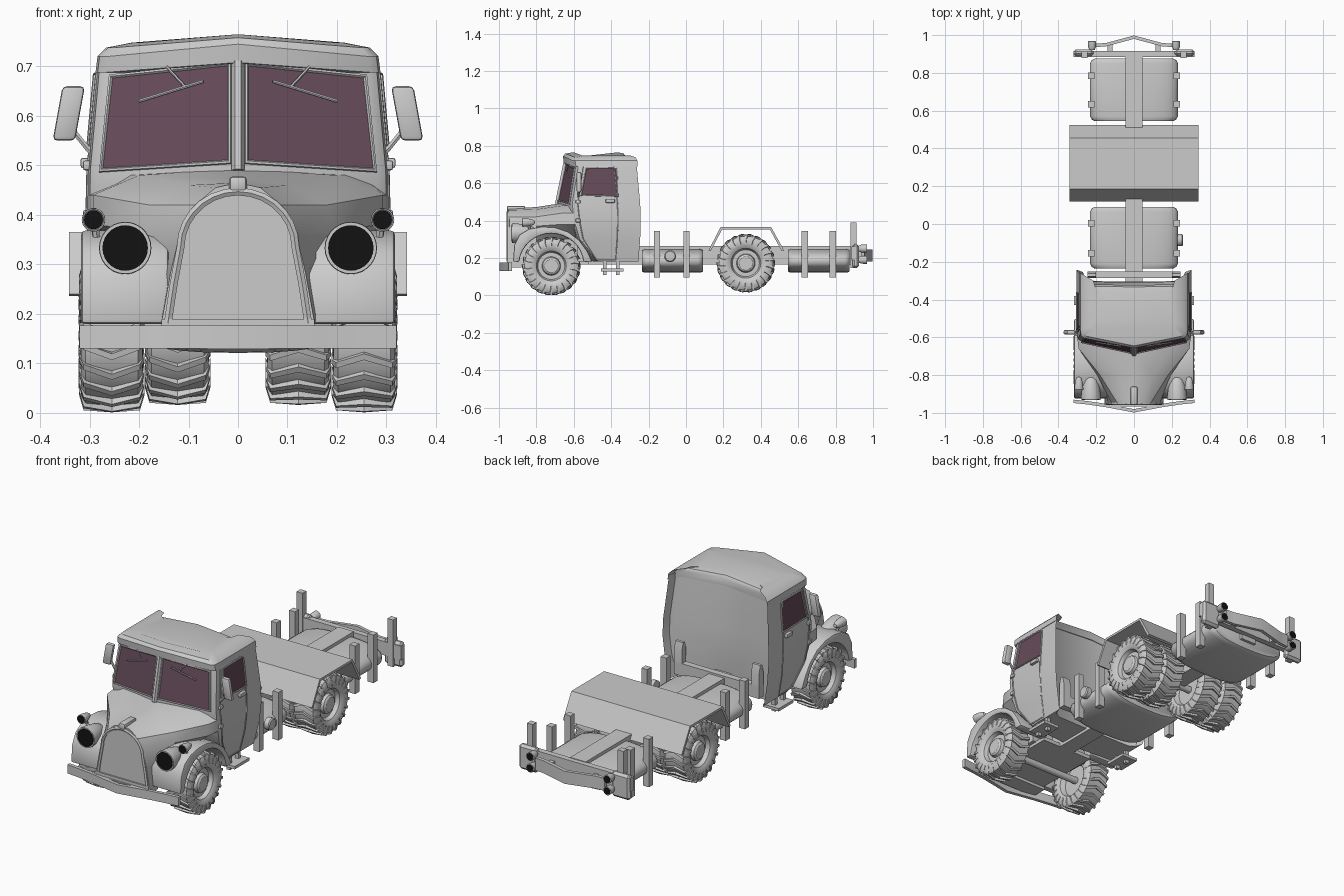
import bpy, bmesh, math
from mathutils import Matrix

if "Cube" in bpy.data.objects:
    bpy.data.objects.remove(bpy.data.objects["Cube"])


def material(name, rgb):
    m = bpy.data.materials.new(name)
    m.diffuse_color = (*rgb, 1)
    m.use_nodes = True
    m.node_tree.nodes["Principled BSDF"].inputs["Base Color"].default_value = m.diffuse_color
    return m


GLASS = material("tinted_glass", (0.13, 0.07, 0.10))
BLACK = material("lamp_black", (0.006, 0.006, 0.006))


def build(name, verts, faces, mat=None, mirror=False, bevel=0, segs=2):
    me = bpy.data.meshes.new(name)
    me.from_pydata([tuple(v) for v in verts], [], faces)
    bm = bmesh.new()
    bm.from_mesh(me)
    bmesh.ops.remove_doubles(bm, verts=bm.verts, dist=1e-5)
    bmesh.ops.recalc_face_normals(bm, faces=bm.faces)
    if bevel:
        sharp = [e for e in bm.edges if len(e.link_faces) == 2 and e.calc_face_angle() > 0.7]
        bmesh.ops.bevel(bm, geom=sharp, offset=bevel, segments=segs, profile=0.5, affect='EDGES')
    bm.to_mesh(me)
    bm.free()
    ob = bpy.data.objects.new(name, me)
    bpy.context.collection.objects.link(ob)
    if mat:
        me.materials.append(mat)
    if mirror:
        ob.modifiers.new("mirror", 'MIRROR')
    return ob


def loft(name, rings, **kw):
    n, faces = len(rings[0]), []
    for r in range(len(rings) - 1):
        for i in range(n):
            j = (i + 1) % n
            faces.append((r * n + i, r * n + j, (r + 1) * n + j, (r + 1) * n + i))
    faces += [tuple(range(n)), tuple(range((len(rings) - 1) * n, len(rings) * n))]
    return build(name, [p for r in rings for p in r], faces, **kw)


def prism(name, pts, axis, a, b, **kw):
    put = {'x': lambda p, t: (t, p[0], p[1]), 'z': lambda p, t: (p[0], p[1], t)}[axis]
    return loft(name, [[put(p, t) for p in pts] for t in (a, b)], **kw)


def box(name, x0, x1, y0, y1, z0, z1, **kw):
    return prism(name, [(x0, y0), (x1, y0), (x1, y1), (x0, y1)], 'z', z0, z1, **kw)


def lathe(name, prof, axis, c, n=28, **kw):
    rings = []
    for t, r in prof:
        ring = []
        for k in range(n):
            u, v = (max(r, 1e-4) * f(2 * math.pi * k / n) for f in (math.cos, math.sin))
            ring.append((c[0] + t, c[1] + u, c[2] + v) if axis == 'x' else (c[0] + u, c[1] + t, c[2] + v))
        rings.append(ring)
    return loft(name, rings, **kw)


def tube(name, pts, r, cyclic=False, mirror=False):
    cu = bpy.data.curves.new(name, 'CURVE')
    cu.dimensions, cu.bevel_depth, cu.bevel_resolution, cu.use_fill_caps = '3D', r, 1, True
    sp = cu.splines.new('POLY')
    sp.points.add(len(pts) - 1)
    for p, q in zip(sp.points, pts):
        p.co = (*q, 1)
    sp.use_cyclic_u = cyclic
    tmp = bpy.data.objects.new(name, cu)
    bpy.context.collection.objects.link(tmp)
    me = bpy.data.meshes.new_from_object(tmp.evaluated_get(bpy.context.evaluated_depsgraph_get()))
    bpy.data.objects.remove(tmp)
    ob = bpy.data.objects.new(name, me)
    bpy.context.collection.objects.link(ob)
    if mirror:
        ob.modifiers.new("mirror", 'MIRROR')


def sym(half):
    return half + [(-x, y, z) for x, y, z in reversed(half) if abs(x) > 1e-6]


# Cab shell: z, half width, front centre y, front corner y, back y
CAB = [(.18, .27, -.50, -.48, -.315), (.30, .295, -.60, -.58, -.305), (.40, .305, -.66, -.61, -.302),
       (.49, .303, -.685, -.62, -.305), (.71, .283, -.64, -.585, -.325)]


def cab_at(z):
    for a, b in zip(CAB, CAB[1:]):
        if z <= b[0] or b is CAB[-1]:
            t = (z - a[0]) / (b[0] - a[0])
            return [p + (q - p) * t for p, q in zip(a, b)]


def plan(z, w, yc, yo, yb, rise=0):
    return sym([(0, yc, z + rise), (.93 * w, yo, z), (.985 * w, yo + .012, z), (w, yo + .04, z),
                (w, yb + .06, z), (w - .012, yb + .02, z), (w - .045, yb, z), (0, yb - .003, z + rise)])


loft("cab_shell", [plan(*r) for r in CAB])
loft("cab_roof", [plan(.688, .288, -.655, -.60, -.32, .02), plan(.72, .284, -.657, -.605, -.32, .025),
                  plan(.738, .266, -.645, -.595, -.33, .02), plan(.748, .215, -.60, -.555, -.36, .017)])


# Windscreen, door glass, frames and door seams follow the cab surface
def front(x, z, off=.004):
    _, w, yc, yo, _ = cab_at(z)
    return (x, yc + (yo - yc) * x / (.93 * w) - off, z)


def side(y, z, off=.003):
    return (cab_at(z)[1] + off, y, z)


screen = [front(*p) for p in [(.017, .507), (.277, .49), (.257, .68), (.017, .705)]]
build("windscreen", screen, [(0, 1, 2, 3)], mat=GLASS, mirror=True)
tube("windscreen_frame", screen, .006, True, True)
tube("windscreen_pillar", [front(0, .49), front(0, .71)], .013)
door_glass = [side(*p) for p in [(-.56, .535), (-.365, .53), (-.37, .675), (-.385, .683), (-.535, .68)]]
build("door_glass", door_glass, [(0, 1, 2, 3, 4)], mat=GLASS, mirror=True)
tube("door_glass_frame", door_glass, .005, True, True)
tube("door_seam", [side(y, z, 0) for y, z in [(-.55, .69), (-.58, .49), (-.57, .40), (-.55, .30), (-.48, .19),
     (-.375, .19), (-.367, .30), (-.363, .40), (-.365, .49), (-.385, .69)]], .0035, True, True)
box("door_handle", .30, .318, -.43, -.38, .495, .515, bevel=.004, mirror=True)
for z in (.40, .50):
    box("door_hinge", .298, .313, -.59, -.565, z - .01, z + .01, bevel=.004, mirror=True)
tube("wiper_blade", [front(.07, .67, .014), front(.20, .63, .014)], .0035, mirror=True)
tube("wiper_arm", [front(.108, .66, .014), front(.145, .70, .014)], .003, mirror=True)

# Hood widening from the grille arch to the cab
HOOD = [(-.95, [(.155, .18), (.137, .28), (.118, .36), (.087, .42), (.045, .455), (0, .465)]),
        (-.80, [(.16, .18), (.165, .28), (.195, .37), (.18, .42), (.10, .46), (0, .472)]),
        (-.66, [(.17, .18), (.18, .30), (.293, .38), (.293, .44), (.20, .48), (0, .494)]),
        (-.58, [(.17, .18), (.18, .30), (.303, .38), (.303, .44), (.25, .48), (0, .494)])]
loft("hood", [sym([(x, y, z) for x, z in h]) for y, h in HOOD])
arch = [(.145 * math.cos(a) * (.8 + .0 * a), -.95, .335 + .112 * math.sin(a))
        for a in [math.pi * k / 14 for k in range(15)]]
tube("grille_rim", [(.142, -.95, .18), (.13, -.95, .26)] + arch + [(-.13, -.95, .26), (-.142, -.95, .18)], .009)
box("hood_ornament", -.018, .018, -.958, -.86, .445, .478, bevel=.008)
box("grille_sill", -.155, .155, -.958, -.90, .175, .19)

# Front fenders with round wheel openings
FY, RY = -.72, .32
opening = [(FY + .172 * math.cos(a), .165 + .165 * math.sin(a)) for a in
           [math.radians(5 + 170 * k / 16) for k in range(17)]]
outer = [(-.925, .18), (-.918, .27), (-.89, .325), (-.84, .355), (-.77, .368), (-.70, .364), (-.63, .34),
         (-.57, .295), (-.53, .24), (-.50, .18)]
prism("front_fender", outer + opening, 'x', .14, .317, bevel=.008, mirror=True)

# Head lamps and side lamps
lamp = [(.135, 0), (.13, .02), (.105, .036), (.06, .047), (.01, .053), (0, .052), (0, .046), (.012, .044), (.012, 0)]
lathe("head_lamp", lamp, 'y', (.228, -.93, .333), mirror=True)
lathe("head_lamp_lens", [(0, .046), (.01, .046)], 'y', (.228, -.932, .333), mat=BLACK, mirror=True)
lathe("side_lamp", [(t * .5, r * .45) for t, r in lamp], 'y', (.292, -.875, .39), 18, mirror=True)
lathe("side_lamp_lens", [(0, .019), (.004, .019)], 'y', (.292, -.877, .39), 18, mat=BLACK, mirror=True)
tube("side_lamp_stem", [(.29, -.845, .39), (.285, -.83, .34)], .008, mirror=True)

# Wing mirrors
mirror_plan = [(.322, -.585), (.37, -.585), (.366, -.56), (.326, -.56)]
loft("wing_mirror", [[(x + dx, y, z) for x, y in mirror_plan] for dx, z in ((.006, .55), (-.014, .66))],
     bevel=.009, mirror=True)
tube("wing_mirror_arm", [(.29, -.575, .52), (.305, -.575, .535), (.345, -.57, .585)], .006, mirror=True)

# Front bumper and apron
vee = [(0, -.998), (.16, -.968), (.25, -.955), (.32, -.948)]
vee = [(-x, y) for x, y in reversed(vee[1:])] + vee
prism("front_bumper", vee + [(x, y + .018) for x, y in reversed(vee)], 'z', .13, .176)
box("bumper_mount", -.155, .155, -.965, -.88, .15, .175)
box("engine_pan", -.15, .15, -.90, -.52, .165, .185)

# Chassis beam, axles and cab steps
box("chassis_beam", -.045, .045, -.92, .89, .165, .265)
for y, z, nm in ((FY, .157, "front_axle"), (RY, .17, "rear_axle")):
    lathe(nm, [(-.26, .018), (.26, .018)], 'x', (0, y, z), 14)
box("step_plate", .21, .30, -.455, -.335, .128, .143, mirror=True)
for y in (-.435, -.365):
    box("step_leg", .245, .265, y - .009, y + .009, .11, .19, mirror=True)

# Bulkhead frame behind the cab
box("rear_cab_bar", -.245, .245, -.285, -.252, .21, .275)
prism("rear_cab_post", [(-.287, .21), (-.252, .21), (-.252, .34), (-.262, .38), (-.277, .38), (-.287, .34)],
      'x', .20, .245, mirror=True)

# Tanks with stake posts
for nm, y0, y1, posts in (("front_tank", -.235, .09, (-.155, .003)), ("rear_tank", .545, .875, (.635, .785))):
    rings = []
    for y, s in ((y0, .9), (y0 + .008, .96), (y0 + .025, 1), (y1 - .025, 1), (y1 - .008, .96), (y1, .9)):
        ring = []
        for k in range(32):
            c, d = math.cos(math.pi * k / 16), math.sin(math.pi * k / 16)
            ring.append((.233 * s * math.copysign(abs(c) ** .75, c), y,
                         .185 + .064 * s * math.copysign(abs(d) ** .85, d)))
        rings.append(ring)
    loft(nm, rings)
    for y in posts:
        box("stake_post", .21, .243, y - .017, y + .017, .095, .345, mirror=True)
lathe("tank_cap", [(0, .031), (.025, .031), (.03, .026)], 'x', (.23, -.085, .21), 20)

# Rear mudguard sheet
prism("rear_mudguard", [(.12, .24), (.185, .365), (.455, .365), (.525, .24), (.512, .236), (.448, .353),
                        (.193, .353), (.132, .236)], 'x', -.342, .342)

# Rear cross bar, V bumper and tail lamps
box("rear_cross_bar", -.32, .32, .885, .915, .19, .262)
box("rear_end_plate", .215, .32, .89, .925, .145, .275, bevel=.012, segs=1, mirror=True)
box("rear_post", .245, .278, .88, .912, .145, .39, mirror=True)
rear_vee = [(-.20, .955), (-.15, .958), (0, .998), (.15, .958), (.20, .955)]
prism("rear_bumper", rear_vee + [(x, y - .018) for x, y in reversed(rear_vee)], 'z', .18, .245)
box("rear_bumper_leg", .115, .14, .91, .96, .19, .235, mirror=True)
for z in (.19, .25):
    lathe("tail_lamp", [(0, .014), (.015, .021), (.045, .022)], 'y', (.222, .922, z), 18, mirror=True)
    lathe("tail_lamp_lens", [(0, .018), (.003, .018)], 'y', (.222, .966, z), 18, mat=BLACK, mirror=True)

# Wheels: turned tyre and rim plus chevron lugs, shared by all six
tyre = lathe("front_wheel_right", [(.052, 0), (.052, .036), (.045, .046), (.03, .05), (.03, .072), (.05, .08),
             (.056, .09), (.063, .108), (.062, .13), (.053, .145), (-.053, .145), (-.062, .13), (-.063, .108),
             (-.056, .09), (-.03, .08), (-.03, 0)], 'x', (0, 0, 0), 32)
LUGS, verts, faces = 22, [], []
for k in range(LUGS):
    base = len(verts)
    for x, r, lead in ((-.066, .122, .17), (-.057, .152, .13), (0, .157, 0), (.057, .152, .13), (.066, .122, .17)):
        for rr, da in ((r - .02, -.05), (r, -.042), (r, .042), (r - .02, .05)):
            a = 2 * math.pi * k / LUGS + lead + da
            verts.append((x, rr * math.cos(a), rr * math.sin(a)))
    for s in range(4):
        for i in range(4):
            faces.append(tuple(base + 4 * s + q for q in (i, (i + 1) % 4, 4 + (i + 1) % 4, 4 + i)))
    faces += [tuple(base + q for q in range(4)), tuple(base + 16 + q for q in range(4))]
lugs = build("front_wheel_right_lugs", verts, faces)
spots = [("front_wheel", .255, FY, .157), ("rear_outer_wheel", .256, RY, .172), ("rear_inner_wheel", .122, RY, .172)]
for nm, x, y, z in spots:
    for sgn, sn in ((1, "right"), (-1, "left")):
        for src, suffix in ((tyre, ""), (lugs, "_lugs")):
            first = nm == "front_wheel" and sgn == 1
            ob = src if first else bpy.data.objects.new(f"{nm}_{sn}{suffix}", src.data)
            if not first:
                bpy.context.collection.objects.link(ob)
            turn = Matrix.Rotation(math.pi, 4, 'Y' if suffix else 'Z') if sgn < 0 else Matrix()
            ob.matrix_world = Matrix.Translation((sgn * x, y, z)) @ turn

# Smooth rounded parts, keep hard edges
bpy.ops.object.select_all(action='SELECT')
bpy.context.view_layer.objects.active = tyre
bpy.ops.object.shade_smooth_by_angle(angle=math.radians(35))
